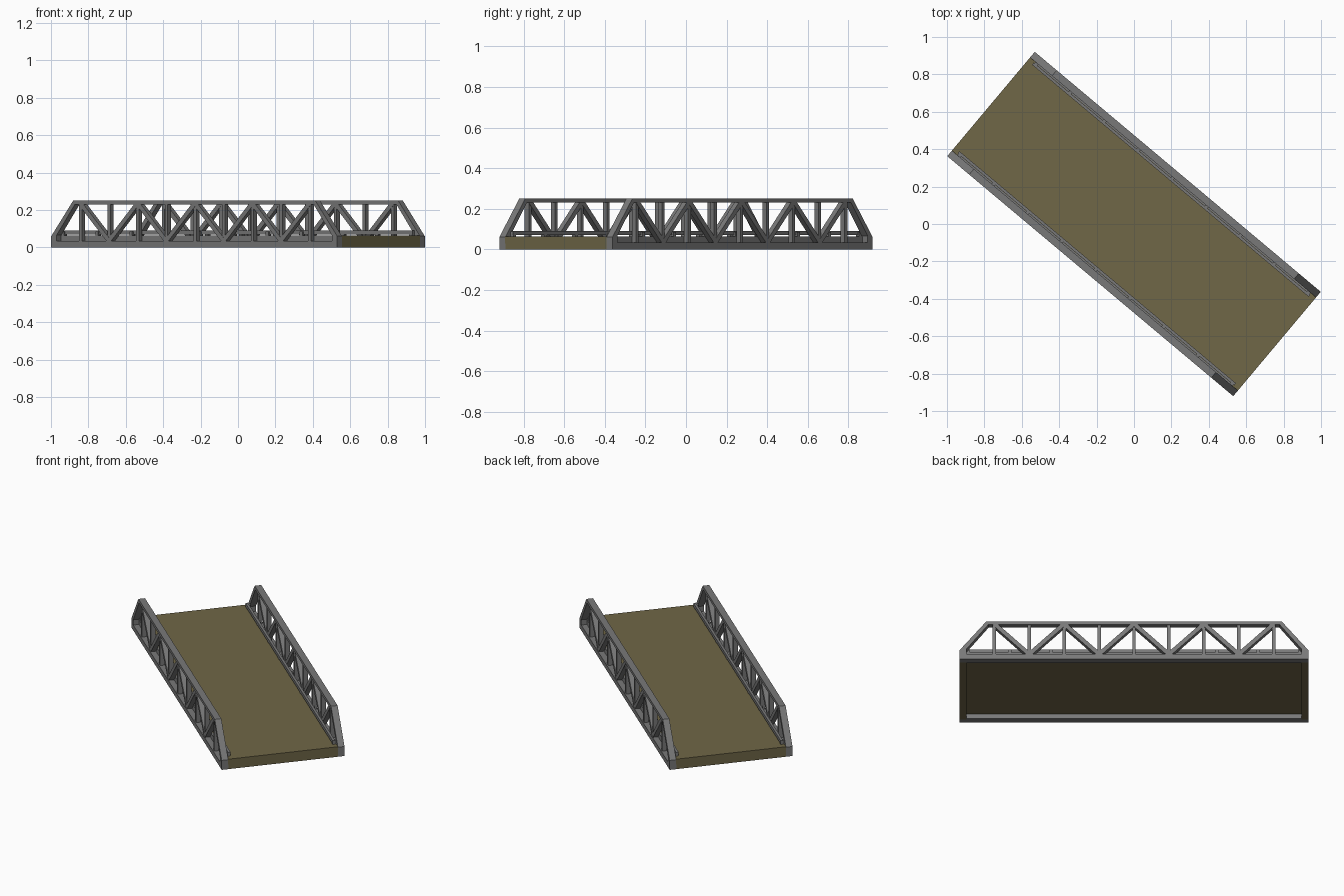
import bpy, bmesh, math
from mathutils import Matrix, Vector

if "Cube" in bpy.data.objects:
    bpy.data.objects.remove(bpy.data.objects["Cube"])

TURN = Matrix.Rotation(math.radians(-40), 4, 'Z')   # bridge runs diagonally
L, W = 0.998, 0.364                                 # half length, half width


def material(name, color):
    m = bpy.data.materials.new(name)
    m.diffuse_color = (*color, 1)
    m.use_nodes = True
    m.node_tree.nodes["Principled BSDF"].inputs["Base Color"].default_value = m.diffuse_color
    return m


STEEL = material("steel", (0.19, 0.19, 0.19))
ROAD = material("road", (0.16, 0.135, 0.063))


def finish(name, bm, mat):
    bmesh.ops.recalc_face_normals(bm, faces=bm.faces)
    bm.transform(TURN)
    me = bpy.data.meshes.new(name)
    bm.to_mesh(me)
    bm.free()
    me.materials.append(mat)
    ob = bpy.data.objects.new(name, me)
    bpy.context.collection.objects.link(ob)
    return ob


def add_box(bm, x0, x1, y0, y1, z0, z1):
    m = Matrix.Translation(((x0 + x1) / 2, (y0 + y1) / 2, (z0 + z1) / 2))
    m = m @ Matrix.Diagonal((abs(x1 - x0), abs(y1 - y0), abs(z1 - z0), 1))
    bmesh.ops.create_cube(bm, size=1, matrix=m)


def add_bar(bm, a, b, y, thick, depth):
    # straight member between two (x, z) points in the truss plane
    a, b = Vector((a[0], y, a[1])), Vector((b[0], y, b[1]))
    d = b - a
    m = Matrix.Translation((a + b) / 2)
    m = m @ Matrix.Rotation(-math.atan2(d.z, d.x), 4, 'Y')
    m = m @ Matrix.Diagonal((d.length, depth, thick, 1))
    bmesh.ops.create_cube(bm, size=1, matrix=m)


# Road deck, with deeper cross plates closing both ends
bm = bmesh.new()
add_box(bm, -L, L, -0.326, 0.326, 0.03, 0.063)
finish("road_deck", bm, ROAD)
for s, label in ((-1, "left"), (1, "right")):
    bm = bmesh.new()
    add_box(bm, s * 0.96, s * L, -0.326, 0.326, 0, 0.063)
    finish(label + "_end_plate", bm, ROAD)

# Outer and inner outlines of the trapezoid truss frame (right half)
OUTER = [(L, 0), (L, 0.06), (0.845, 0.25)]
INNER = [(0.96, 0.033), (0.96, 0.066), (0.833, 0.23)]


def full(half):
    return half + [(-x, z) for x, z in reversed(half)]


for s, label in ((-1, "front"), (1, "back")):
    # Frame: bottom chord, sloped end posts and top chord in one ring
    bm = bmesh.new()
    rings = []
    for y, pts in ((W, OUTER), (W, INNER), (0.325, INNER), (0.325, OUTER)):
        rings.append([bm.verts.new((x, s * y, z)) for x, z in full(pts)])
    for i in range(4):
        a, b = rings[i], rings[(i + 1) % 4]
        for j in range(6):
            k = (j + 1) % 6
            bm.faces.new((a[j], a[k], b[k], b[j]))
    finish(label + "_truss_frame", bm, STEEL)

    # Web: uprights at every panel, diagonals zigzagging between chords
    bm = bmesh.new()
    yc = s * 0.345
    for i in range(-4, 5):
        x = i * 0.2
        add_bar(bm, (x, 0.025), (x, 0.24), yc, 0.02, 0.026)
        if i < 4:
            za, zb = (0.236, 0.035) if i % 2 == 0 else (0.035, 0.236)
            add_bar(bm, (x, za), (x + 0.2, zb), yc, 0.025, 0.03)
    finish(label + "_truss_web", bm, STEEL)

    # Side plate covering the deck edge
    bm = bmesh.new()
    add_box(bm, -0.96, 0.96, s * 0.318, s * 0.33, 0, 0.0645)
    finish(label + "_side_plate", bm, STEEL)

    # Low guard rail on short posts inside the truss
    bm = bmesh.new()
    add_box(bm, -0.965, 0.965, s * 0.302, s * 0.317, 0.07, 0.09)
    for i in range(-4, 5):
        x = i * 0.2375
        add_box(bm, x - 0.01, x + 0.01, s * 0.304, s * 0.326, 0.06, 0.086)
    finish(label + "_guard_rail", bm, STEEL)
